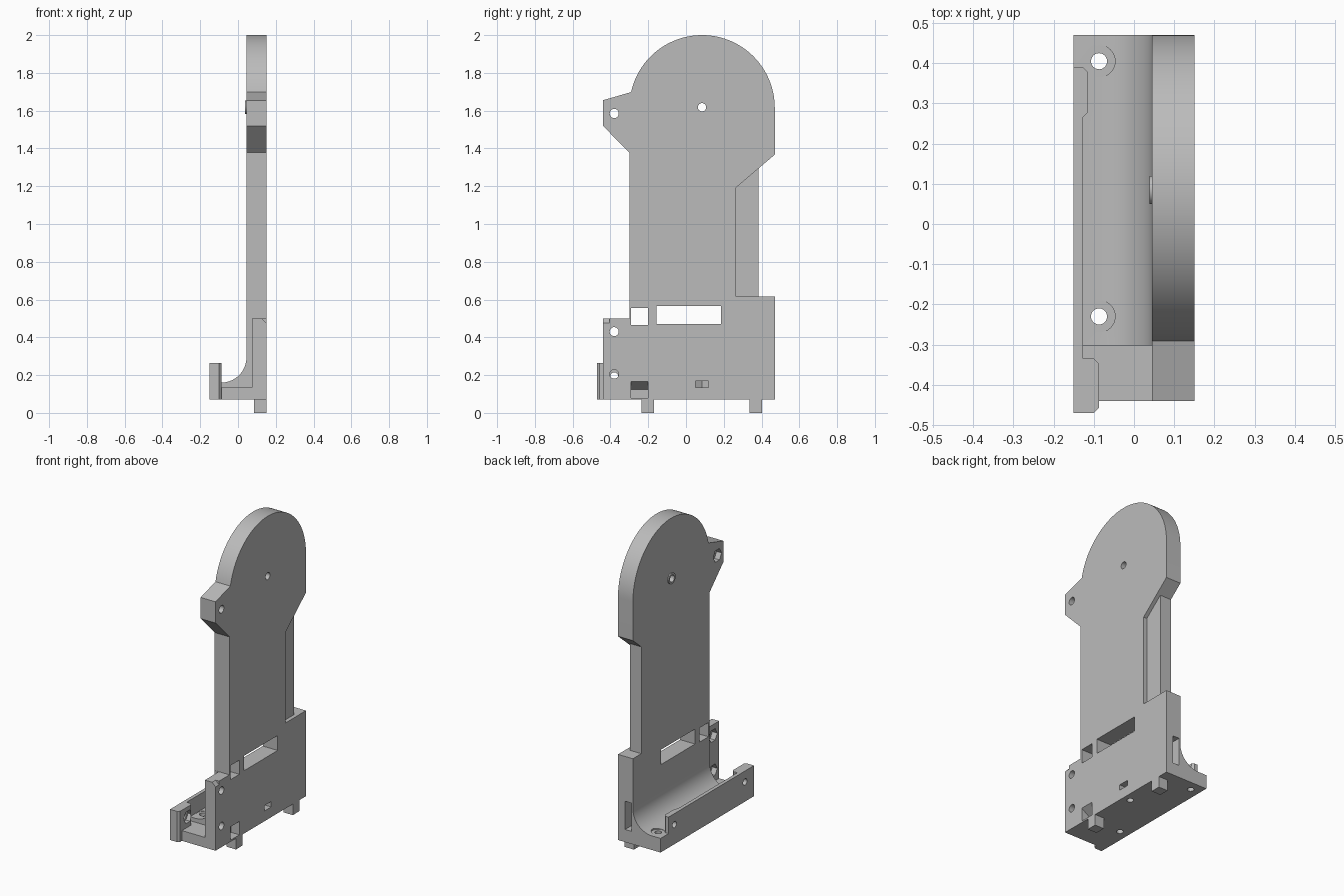
import bpy, bmesh
from math import cos, sin, pi, radians
from mathutils import Vector

if "Cube" in bpy.data.objects:
    bpy.data.objects.remove(bpy.data.objects["Cube"])

grey = bpy.data.materials.new("plain grey")
grey.use_nodes = True
grey.diffuse_color = (0.5, 0.5, 0.5, 1)
grey.node_tree.nodes["Principled BSDF"].inputs["Base Color"].default_value = (0.5, 0.5, 0.5, 1)

# How a 2D outline (u, v) and a depth d map to space for each extrusion axis
AXES = {
    "x": lambda u, v, d: (d, u, v),
    "y": lambda u, v, d: (u, d, v),
    "z": lambda u, v, d: (u, v, d),
}


def prism(name, outline, axis, start, end):
    """Extrude a closed outline along an axis."""
    place = AXES[axis]
    bm = bmesh.new()
    face = bm.faces.new([bm.verts.new(place(u, v, start)) for u, v in outline])
    grown = bmesh.ops.extrude_face_region(bm, geom=[face])["geom"]
    shift = Vector(place(0, 0, end - start))
    bmesh.ops.translate(bm, vec=shift, verts=[g for g in grown if isinstance(g, bmesh.types.BMVert)])
    bmesh.ops.recalc_face_normals(bm, faces=bm.faces)
    mesh = bpy.data.meshes.new(name)
    bm.to_mesh(mesh)
    bm.free()
    mesh.materials.append(grey)
    obj = bpy.data.objects.new(name, mesh)
    bpy.context.collection.objects.link(obj)
    return obj


def arc(cu, cv, r, a0, a1, n):
    steps = [radians(a0 + (a1 - a0) * i / n) for i in range(n + 1)]
    return [(cu + r * cos(a), cv + r * sin(a)) for a in steps]


def disc(cu, cv, r, n=32):
    return arc(cu, cv, r, 0, 360 - 360 / n, n - 1)


def rect(u0, u1, v0, v1):
    return [(u0, v0), (u1, v0), (u1, v1), (u0, v1)]


def combine(target, tool, operation):
    """Apply a boolean and discard the tool."""
    mod = target.modifiers.new("bool", "BOOLEAN")
    mod.operation, mod.object, mod.solver = operation, tool, "EXACT"
    tool.hide_render = True
    bpy.context.view_layer.objects.active = target
    bpy.ops.object.modifier_apply(modifier=mod.name)
    bpy.data.objects.remove(tool)


def cut(target, outline, axis, start, end):
    combine(target, prism("cutter", outline, axis, start, end), "DIFFERENCE")


def finish(obj):
    bpy.ops.object.select_all(action="DESELECT")
    obj.select_set(True)
    bpy.context.view_layer.objects.active = obj
    bpy.ops.object.shade_smooth_by_angle(angle=radians(25))


INNER, OUTER = 0.045, 0.15
FRONT, BACK, BOTTOM = -0.44, 0.47, 0.07

# Upright wall with round head, screw ear and base
wall_outline = [(FRONT, BOTTOM), (BACK, BOTTOM), (BACK, 0.615), (0.385, 0.615),
                (0.385, 1.295), (BACK, 1.367)]
wall_outline += arc(0.085, 1.615, 0.385, 0, 167.5, 56)
wall_outline += [(FRONT, 1.655), (FRONT, 1.52), (-0.3, 1.378), (-0.3, 0.5), (FRONT, 0.5)]
bracket = prism("bracket_body", wall_outline, "x", INNER, OUTER)

# Tray with a rounded inner corner
tray_outline = [(-0.15, BOTTOM), (0.1, BOTTOM), (0.1, 0.295), (INNER, 0.295)]
tray_outline += arc(-0.09, 0.295, 0.135, 0, -90, 16)[1:] + [(-0.15, 0.16)]
combine(bracket, prism("tray", tray_outline, "y", FRONT, BACK), "UNION")

# Lowered front bay and shallow outer recess on the rear edge
cut(bracket, rect(-0.3, 0.075, 0.135, 0.52), "y", -0.6, -0.302)
cut(bracket, [(0.265, 0.615), (0.5, 0.615), (0.5, 1.3925), (0.265, 1.193)], "x", 0.125, 0.3)

# Side rail with thicker chamfered ends
rail_outline = [(-0.15, 0.39), (-0.15, -0.47), (-0.1, -0.47), (-0.087, -0.457),
                (-0.087, -0.348), (-0.1, -0.335), (-0.127, -0.335), (-0.127, 0.265),
                (-0.115, 0.277), (-0.115, 0.378), (-0.127, 0.39)]
combine(bracket, prism("rail", rail_outline, "z", BOTTOM, 0.265), "UNION")

# Wall windows
cut(bracket, rect(-0.155, 0.185, 0.47, 0.565), "x", -0.05, 0.3)
cut(bracket, rect(-0.29, -0.2, 0.465, 0.555), "x", -0.05, 0.3)

# Clip pocket with a sloping ceiling, and slot in the rear end
cut(bracket, [(0.2, 0.08), (0.2, 0.165), (0.15, 0.165), (0.09, 0.125), (0.09, 0.08)],
    "y", -0.29, -0.2)
cut(bracket, rect(0.055, 0.1, 0.15, 0.33), "y", 0.37, 0.6)

# Chamfer on the outer front corner of the ledge
cut(bracket, [(0.125, 0.501), (0.16, 0.466), (0.16, 0.52), (0.125, 0.52)], "y", -0.5, -0.405)

# Wall screw holes with hexagonal nut seats on the inner side
for y, z, face in ((-0.38, 1.585, INNER), (-0.38, 0.43, 0.075), (-0.38, 0.205, 0.075)):
    cut(bracket, disc(y, z, 0.024), "x", 0.0, 0.3)
    cut(bracket, disc(y, z, 0.042, 6), "x", face - 0.02, face + 0.035)
cut(bracket, disc(0.085, 1.618, 0.022), "x", 0.0, 0.3)

# Rail screw holes, nut seat in the front block
for y in (-0.38, 0.33):
    cut(bracket, disc(y, 0.195, 0.02), "x", -0.3, -0.07)
cut(bracket, disc(-0.38, 0.2, 0.042, 6), "x", -0.115, -0.07)

# Tray screw holes with round counterbores
for y in (0.405, -0.23):
    cut(bracket, disc(-0.087, y, 0.02), "z", 0.0, 0.25)
    cut(bracket, disc(-0.087, y, 0.04), "z", 0.158, 0.25)

# Hidden nut slot and its screw hole from below
nut_slot = [(0.2, 0.05), (0.2, 0.12), (0.09, 0.12), (0.07, 0.085), (0.09, 0.05)]
cut(bracket, nut_slot, "z", 0.135, 0.17)
cut(bracket, disc(0.1, 0.085, 0.02), "z", 0.0, 0.15)
finish(bracket)

# Locating feet
for label, y in (("front", -0.2025), ("rear", 0.37)):
    finish(prism(label + "_foot", rect(0.085, OUTER, y - 0.0325, y + 0.0325), "z", 0, BOTTOM))

# Bushing ring around the head hole
bushing = prism("head_bushing", disc(0.085, 1.618, 0.035), "x", 0.038, 0.05)
cut(bushing, disc(0.085, 1.618, 0.022), "x", 0.0, 0.1)
finish(bushing)
